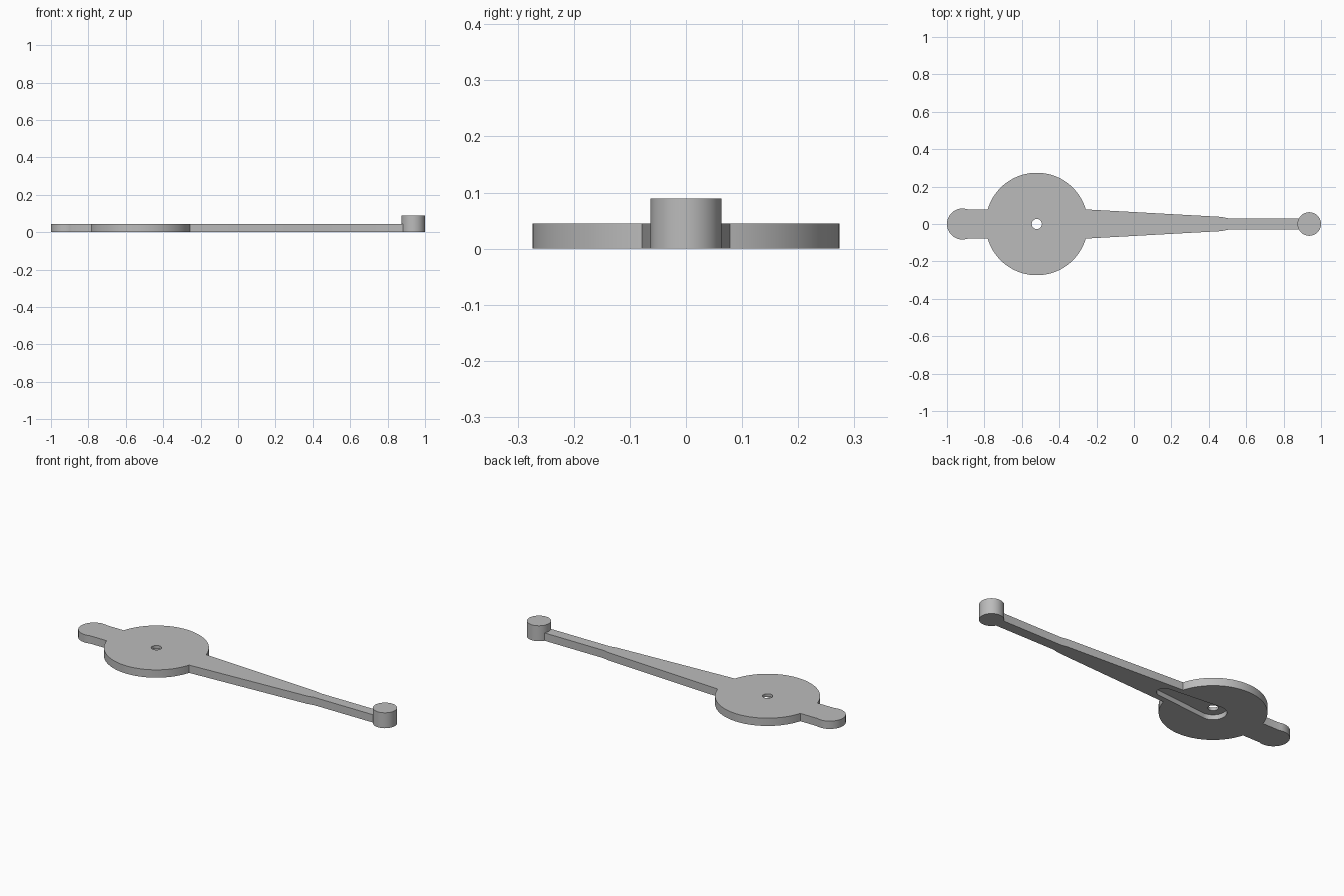
import bpy, bmesh
from math import sin, cos, asin, acos, pi

cube = bpy.data.objects.get("Cube")
if cube:
    bpy.data.objects.remove(cube, do_unlink=True)

HUB_X, HUB_R = -0.52, 0.274
PIN_X, PIN_R = 0.937, 0.063
THICK, PIN_TOP, RECESS = 0.045, 0.089, 0.028

grey = bpy.data.materials.new("plain_grey")
grey.use_nodes = True
colour = (0.5, 0.5, 0.5, 1)
grey.diffuse_color = colour
grey.node_tree.nodes["Principled BSDF"].inputs["Base Color"].default_value = colour


def arc(cx, r, start, end, steps):
    return [(cx + r * cos(start + (end - start) * i / steps),
             r * sin(start + (end - start) * i / steps)) for i in range(steps + 1)]


def prism(name, outline, z0, z1):
    """Extrude a flat outline between two heights."""
    bm = bmesh.new()
    base = bm.faces.new([bm.verts.new((x, y, z0)) for x, y in outline])
    top = bmesh.ops.extrude_face_region(bm, geom=[base])["geom"]
    bmesh.ops.translate(bm, vec=(0, 0, z1 - z0),
                        verts=[v for v in top if isinstance(v, bmesh.types.BMVert)])
    bmesh.ops.recalc_face_normals(bm, faces=bm.faces)
    mesh = bpy.data.meshes.new(name)
    bm.to_mesh(mesh)
    bm.free()
    mesh.materials.append(grey)
    obj = bpy.data.objects.new(name, mesh)
    bpy.context.collection.objects.link(obj)
    return obj


def combine(target, tool, operation):
    """Apply a boolean and discard the tool object."""
    mod = target.modifiers.new(operation, 'BOOLEAN')
    mod.operation, mod.object, mod.solver = operation, tool, 'EXACT'
    tool.hide_render = True
    bpy.context.view_layer.objects.active = target
    bpy.ops.object.modifier_apply(modifier=mod.name)
    bpy.data.objects.remove(tool, do_unlink=True)


# Flat pointer: rounded tail, round hub, tapering arm and narrow neck
a = asin(0.078 / HUB_R)
half = arc(-0.917, 0.083, pi, 0.39 * pi, 16)
half += arc(HUB_X, HUB_R, pi - a, a, 48)
half += [(0.468, 0.038), (0.505, 0.03), (PIN_X, 0.03)]
mirrored = [(x, -y) for x, y in reversed(half[1:])]
pointer = prism("pointer_arm", half + mirrored, 0, THICK)

# Raised pin at the tip
pin = prism("tip_pin", arc(PIN_X, PIN_R, 0, 2 * pi, 64)[:-1], 0, PIN_TOP)
combine(pointer, pin, 'UNION')

# Tapered recess in the underside, from the hub towards the arm
hub_r, tip_r, reach = 0.07, 0.04, 0.32
t = acos((hub_r - tip_r) / reach)
slot = arc(HUB_X, hub_r, t, 2 * pi - t, 32) + arc(HUB_X + reach, tip_r, -t, t, 24)
combine(pointer, prism("recess_cutter", slot, -0.05, RECESS), 'DIFFERENCE')

# Axle hole through the hub
hole = arc(HUB_X, 0.027, 0, 2 * pi, 32)[:-1]
combine(pointer, prism("hole_cutter", hole, -0.1, 0.1), 'DIFFERENCE')

# Smooth round walls, sharp rims
bpy.ops.object.select_all(action='DESELECT')
pointer.select_set(True)
bpy.context.view_layer.objects.active = pointer
bpy.ops.object.shade_smooth_by_angle(angle=pi / 9)
